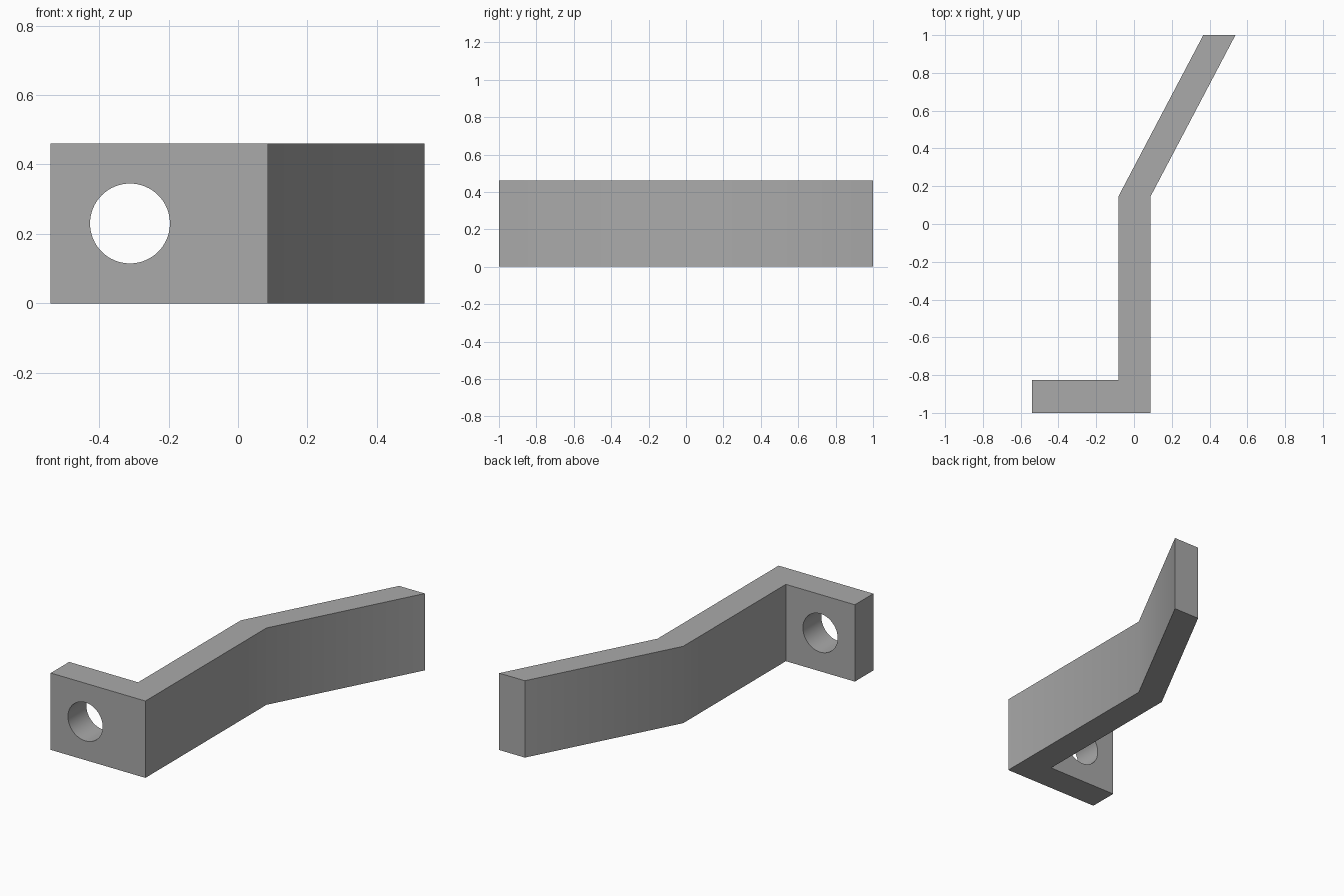
import bpy
import bmesh
import math

cube = bpy.data.objects.get("Cube")
if cube:
    bpy.data.objects.remove(cube, do_unlink=True)

HEIGHT = 0.46

# Grey finish
grey = bpy.data.materials.new("plain grey")
grey.use_nodes = True
colour = (0.4, 0.4, 0.4, 1)
grey.diffuse_color = colour
grey.node_tree.nodes["Principled BSDF"].inputs["Base Color"].default_value = colour

# Bent strip: plan outline raised to full height
outline = [(-0.54, -1), (0.087, -1), (0.087, 0.145), (0.537, 1),
           (0.367, 1), (-0.083, 0.145), (-0.083, -0.826), (-0.54, -0.826)]
bm = bmesh.new()
base = bm.faces.new([bm.verts.new((x, y, 0)) for x, y in outline])
raised = bmesh.ops.extrude_face_region(bm, geom=[base])["geom"]
bmesh.ops.translate(bm, vec=(0, 0, HEIGHT),
                    verts=[v for v in raised if isinstance(v, bmesh.types.BMVert)])
bmesh.ops.recalc_face_normals(bm, faces=bm.faces)
mesh = bpy.data.meshes.new("bracket")
bm.to_mesh(mesh)
bm.free()
mesh.materials.append(grey)
bracket = bpy.data.objects.new("bracket", mesh)
bpy.context.collection.objects.link(bracket)

# Round bolt hole through the foot
bpy.ops.mesh.primitive_cylinder_add(vertices=64, radius=0.115, depth=0.4,
                                    location=(-0.311, -0.913, HEIGHT / 2),
                                    rotation=(math.pi / 2, 0, 0))
cutter = bpy.context.object
cutter.name = "hole_cutter"
cutter.hide_render = True
cutter.data.materials.append(grey)
hole = bracket.modifiers.new("bolt_hole", 'BOOLEAN')
hole.operation = 'DIFFERENCE'
hole.solver = 'EXACT'
hole.object = cutter

# Apply the cut, then smooth the hole wall and the shallow bend
bpy.ops.object.select_all(action='DESELECT')
bracket.select_set(True)
bpy.context.view_layer.objects.active = bracket
bpy.ops.object.modifier_apply(modifier=hole.name)
bpy.data.objects.remove(cutter, do_unlink=True)
bpy.ops.object.shade_smooth_by_angle(angle=math.radians(30))
